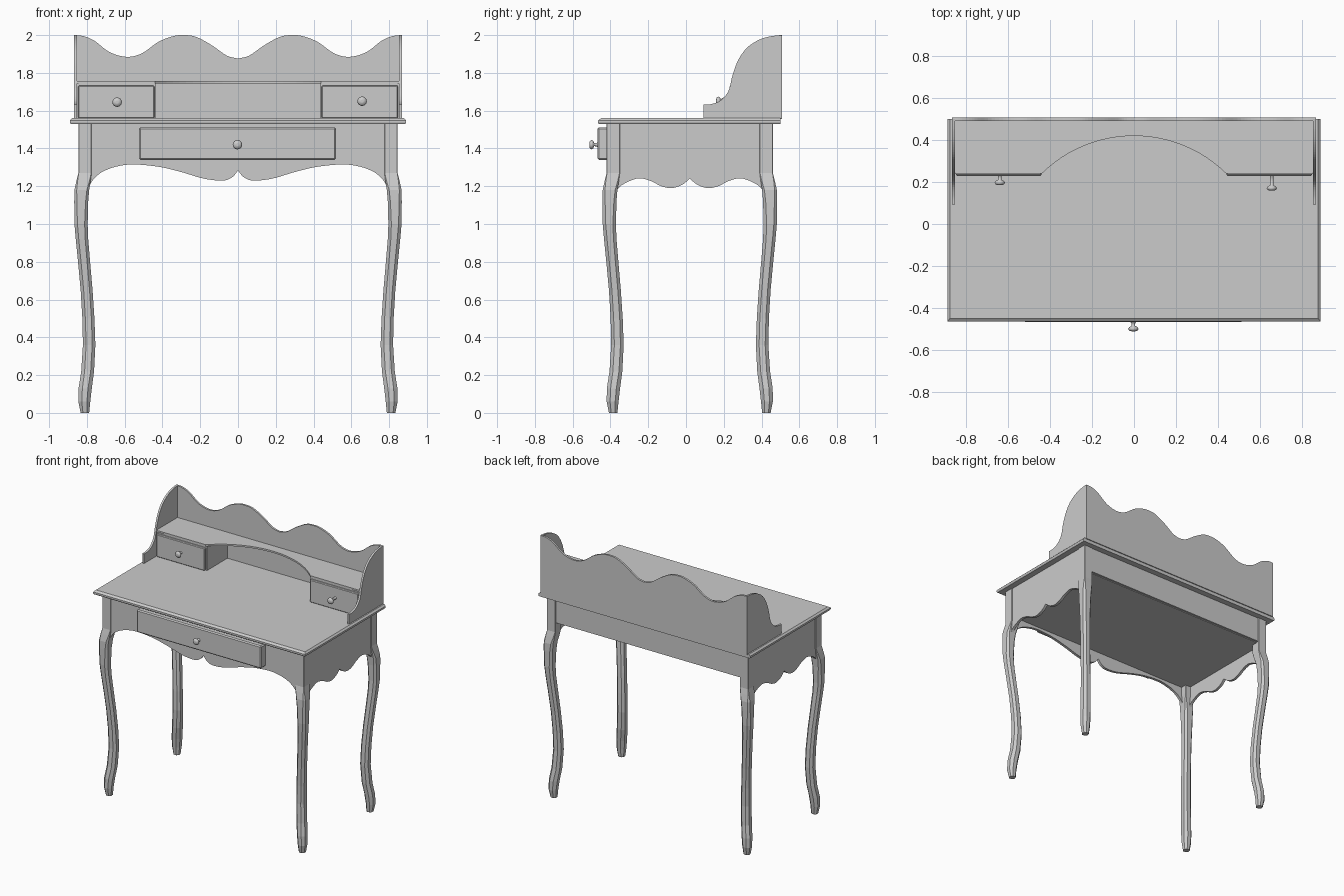
import bpy, bmesh, math
from mathutils import Vector

if "Cube" in bpy.data.objects:
    bpy.data.objects.remove(bpy.data.objects["Cube"])


def finish(name, bm):
    bmesh.ops.recalc_face_normals(bm, faces=bm.faces)
    me = bpy.data.meshes.new(name)
    bm.to_mesh(me)
    bm.free()
    ob = bpy.data.objects.new(name, me)
    bpy.context.collection.objects.link(ob)
    return ob


def loft(name, rings):
    """Skin a list of equal-length closed rings and cap both ends."""
    bm = bmesh.new()
    vs = [[bm.verts.new(p) for p in r] for r in rings]
    n = len(rings[0])
    for a, b in zip(vs, vs[1:]):
        for i in range(n):
            j = (i + 1) % n
            bm.faces.new((a[i], a[j], b[j], b[i]))
    bm.faces.new(vs[0])
    bm.faces.new(vs[-1])
    return finish(name, bm)


def panel(name, pts, axis, lo, hi):
    """Extrude a 2D outline along the given axis between lo and hi."""
    def place(p, d):
        q = list(p)
        q.insert("xyz".index(axis), d)
        return q
    return loft(name, [[place(p, lo) for p in pts], [place(p, hi) for p in pts]])


def box(name, x0, x1, y0, y1, z0, z1, bevel=0):
    ob = panel(name, [(x0, y0), (x1, y0), (x1, y1), (x0, y1)], "z", z0, z1)
    if bevel:
        m = ob.modifiers.new("bevel", "BEVEL")
        m.width, m.segments = bevel, 1
    return ob


def smooth(pts, n=5):
    """Catmull-Rom curve through the points."""
    p = [Vector(q) for q in pts]
    p = [2 * p[0] - p[1]] + p + [2 * p[-1] - p[-2]]
    out = []
    for a, b, c, d in zip(p, p[1:], p[2:], p[3:]):
        for k in range(n):
            t = k / n
            out.append(0.5 * (2 * b + (c - a) * t + (2 * a - 5 * b + 4 * c - d) * t * t
                              + (3 * b - a - 3 * c + d) * t ** 3))
    return [tuple(q) for q in out + [p[-2]]]


def mirrored(half, centre=0):
    """Full outline from a half that runs from the outer end to the centre."""
    left = [(centre - u, v) for u, v in half]
    return left + [(centre + u, v) for u, v in reversed(half[:-1])]


def knob(name, x, y, z, length=0.045):
    """Turned knob pointing to -y from its base at y."""
    prof = [(0.014, 0), (0.009, 0.006), (0.008, length - 0.026), (0.019, length - 0.021),
            (0.025, length - 0.012), (0.019, length - 0.003), (0.008, length)]
    rings = [[(x + r * math.cos(i * math.tau / 16), y - d, z + r * math.sin(i * math.tau / 16))
              for i in range(16)] for r, d in prof]
    ob = loft(name, rings)
    for f in ob.data.polygons:
        f.use_smooth = len(f.vertices) == 4
    return ob


YC = 0.02  # centre of the leg frame in y

# Cabriole legs: height, outward shift, width, corner chamfer
LEG = [(0, -.012, .045, .012), (.06, .0, .063, .018), (.13, -.001, .07, .02),
       (.22, -.015, .068, .018), (.36, -.024, .066, .017), (.5, -.021, .064, .016),
       (.65, -.012, .063, .016), (.8, .002, .064, .016), (.92, .014, .066, .016),
       (1.0, .021, .07, .016), (1.12, .022, .074, .014), (1.18, .021, .078, .012),
       (1.23, .01, .075, .006), (1.27, 0, .07, .002), (1.535, 0, .07, .002)]
for sx, side in ((-1, "left"), (1, "right")):
    for sy, end in ((-1, "front"), (1, "back")):
        rings = []
        for z, d, w, c in LEG:
            x1, y1 = .845 + d, .44 + d
            x0, y0 = x1 - w, y1 - w
            ring = [(x0 + c, y0), (x1 - c, y0), (x1, y0 + c), (x1, y1 - c),
                    (x1 - c, y1), (x0 + c, y1), (x0, y1 - c), (x0, y0 + c)]
            rings.append([(sx * x, YC + sy * y, z) for x, y in ring])
        loft(f"{end}_{side}_leg", rings)

# Aprons with scalloped lower edges, plain back rail and bottom board
front = smooth([(.795, 1.18), (.77, 1.23), (.72, 1.275), (.64, 1.305), (.55, 1.315),
                (.42, 1.303), (.30, 1.275), (.18, 1.24), (.08, 1.23), (.03, 1.248), (0, 1.283)])
panel("front_apron", mirrored(front) + [(.795, 1.535), (-.795, 1.535)], "y", -.415, -.395)
edge = smooth([(.385, 1.18), (.365, 1.202), (.32, 1.227), (.265, 1.242), (.205, 1.227),
               (.15, 1.2), (.095, 1.19), (.04, 1.208), (0, 1.24)])
side_outline = mirrored(edge, YC) + [(YC + .385, 1.535), (YC - .385, 1.535)]
for s, side in ((-1, "left"), (1, "right")):
    panel(f"{side}_apron", side_outline, "x", *sorted((s * .82, s * .84)))
box("back_rail", -.795, .795, .435, .455, 1.34, 1.535)
box("bottom_board", -.825, .825, -.4, .44, 1.335, 1.35)

# Table top with a sloped upper edge on the front and sides
loft("table_top", [[(-w, y, z), (w, y, z), (w, .5, z), (-w, .5, z)]
                   for w, y, z in ((.885, -.462, 1.53), (.89, -.466, 1.538),
                                   (.89, -.466, 1.548), (.878, -.45, 1.56))])

# Main drawer
box("main_drawer", -.525, .52, -.468, -.38, 1.34, 1.512, .008)
knob("main_drawer_knob", -.003, -.467, 1.42)

# Wavy back panel
wave = smooth([(.868, 1.998), (.82, 1.995), (.76, 1.97), (.68, 1.91), (.59, 1.885), (.51, 1.903),
               (.42, 1.965), (.34, 1.995), (.28, 2.0), (.22, 1.99), (.14, 1.947),
               (.06, 1.892), (0, 1.876)])
panel("back_panel", mirrored(wave) + [(.868, 1.555), (-.868, 1.555)], "y", .492, .507)

# Curved side panels of the upper part
curve = smooth([(.5, 2.0), (.44, 1.992), (.38, 1.972), (.32, 1.93), (.275, 1.865), (.247, 1.79),
                (.225, 1.705), (.185, 1.655), (.135, 1.635), (.092, 1.632)])
for s, side in ((-1, "left"), (1, "right")):
    panel(f"{side}_upper_side", curve + [(.092, 1.555), (.5, 1.555)],
          "x", *sorted((s * .853, s * .868)))

# Shelf with an arched cutout
R, cy = .628, .42 - .628
a0 = math.asin(.44 / R)
arc = [(R * math.sin(a), cy + R * math.cos(a)) for a in
       [-a0 + 2 * a0 * i / 24 for i in range(25)]]
panel("shelf", [(-.856, .238)] + arc + [(.856, .238), (.856, .495), (-.856, .495)],
      "z", 1.744, 1.757)

# Small drawers, their housings and knobs
for s, side, ky, kx, kz in ((-1, "left", .23, -.64, 1.645), (1, "right", .21, .657, 1.65)):
    x0, x1 = sorted((s * .433, s * .856))
    box(f"{side}_drawer_housing", x0, x1, .246, .495, 1.555, 1.746)
    x0, x1 = sorted((s * .442, s * .848))
    box(f"{side}_small_drawer", x0, x1, .23, .26, 1.56, 1.732, .005)
    knob(f"{side}_small_drawer_knob", kx, .235, kz, .05 + (.23 - ky) * 1.3)
